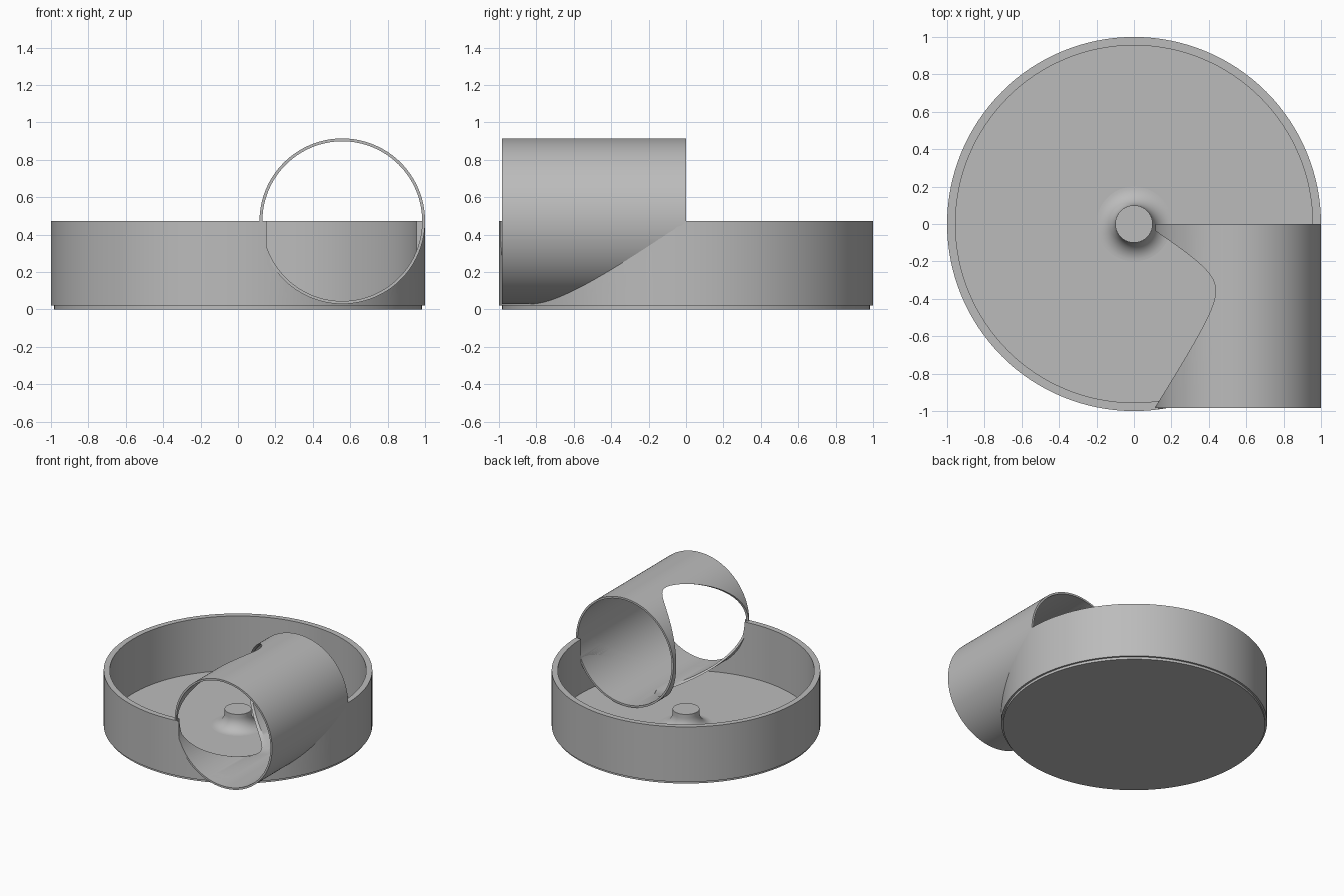
import bpy, math
from mathutils import Matrix, Vector

cube = bpy.data.objects.get("Cube")
if cube:
    bpy.data.objects.remove(cube, do_unlink=True)

grey = bpy.data.materials.new("plain grey")
grey.use_nodes = True
colour = (0.5, 0.5, 0.5, 1)
grey.diffuse_color = colour
grey.node_tree.nodes["Principled BSDF"].inputs["Base Color"].default_value = colour

SIDES = 128
PIPE_X, PIPE_Z = 0.5575, 0.472
OUTER, BORE = 0.4425, 0.427
FRONT = -0.985


def lathe(name, profile, closed=False):
    """Spin a profile of (radius, height) points around z."""
    verts, faces, n = [], [], len(profile)
    for i in range(SIDES):
        a = math.tau * i / SIDES
        verts += [(r * math.cos(a), r * math.sin(a), z) for r, z in profile]
    for i in range(SIDES):
        j = (i + 1) % SIDES
        for k in range(n if closed else n - 1):
            m = (k + 1) % n
            faces.append((i * n + k, j * n + k, j * n + m, i * n + m))
    if not closed:
        faces.append([i * n for i in reversed(range(SIDES))])
        faces.append([i * n + n - 1 for i in range(SIDES)])
    mesh = bpy.data.meshes.new(name)
    mesh.from_pydata(verts, [], faces)
    obj = bpy.data.objects.new(name, mesh)
    bpy.context.collection.objects.link(obj)
    mesh.materials.append(grey)
    return obj


def aim(obj, start, direction):
    """Lay a z-axis shape along a direction from a start point."""
    turn = Vector(direction).to_track_quat("Z", "Y").to_matrix().to_4x4()
    obj.data.transform(Matrix.Translation(start) @ turn)
    return obj


def cut(obj, cutter):
    mod = obj.modifiers.new("cut", "BOOLEAN")
    mod.operation = "DIFFERENCE"
    mod.solver = "EXACT"
    mod.object = cutter
    bpy.context.view_layer.objects.active = obj
    bpy.ops.object.modifier_apply(modifier=mod.name)
    bpy.data.objects.remove(cutter, do_unlink=True)


# Round pan with a stepped base and a raised wall
pan = lathe("round_pan", [(0.985, 0), (0.985, 0.02), (1, 0.02), (1, PIPE_Z),
                          (0.955, PIPE_Z), (0.955, 0.025)])

# Side pipe, open at both ends
length = -FRONT
pipe = lathe("side_pipe", [(OUTER, 0), (OUTER, length), (BORE, length), (BORE, 0)], True)
aim(pipe, (PIPE_X, 0, PIPE_Z), (0, -1, 0))

# Pipe bore through the pan wall
bore = lathe("bore_cutter", [(BORE, 0), (BORE, length + 0.003)])
cut(pan, aim(bore, (PIPE_X, 0, PIPE_Z), (0, -1, 0)))

# Slanted round opening from the pipe into the pan
slant = math.radians(25)
port = lathe("port_cutter", [(0.4255, 0), (0.4255, 1)])
aim(port, (0.5, -0.3275, PIPE_Z), (-math.cos(slant), -math.sin(slant), 0))
cut(pipe, port)

# Flared centre hub
flare = [(0.2 - 0.1 * math.sin(t * math.pi / 24), 0.125 - 0.1 * math.cos(t * math.pi / 24))
         for t in range(13)]
hub = lathe("centre_hub", flare + [(0.1, 0.155)])

# Smooth round surfaces, sharp rims
for obj in (pan, pipe, hub):
    bpy.ops.object.select_all(action="DESELECT")
    obj.select_set(True)
    bpy.context.view_layer.objects.active = obj
    bpy.ops.object.shade_smooth_by_angle(angle=math.radians(30))
